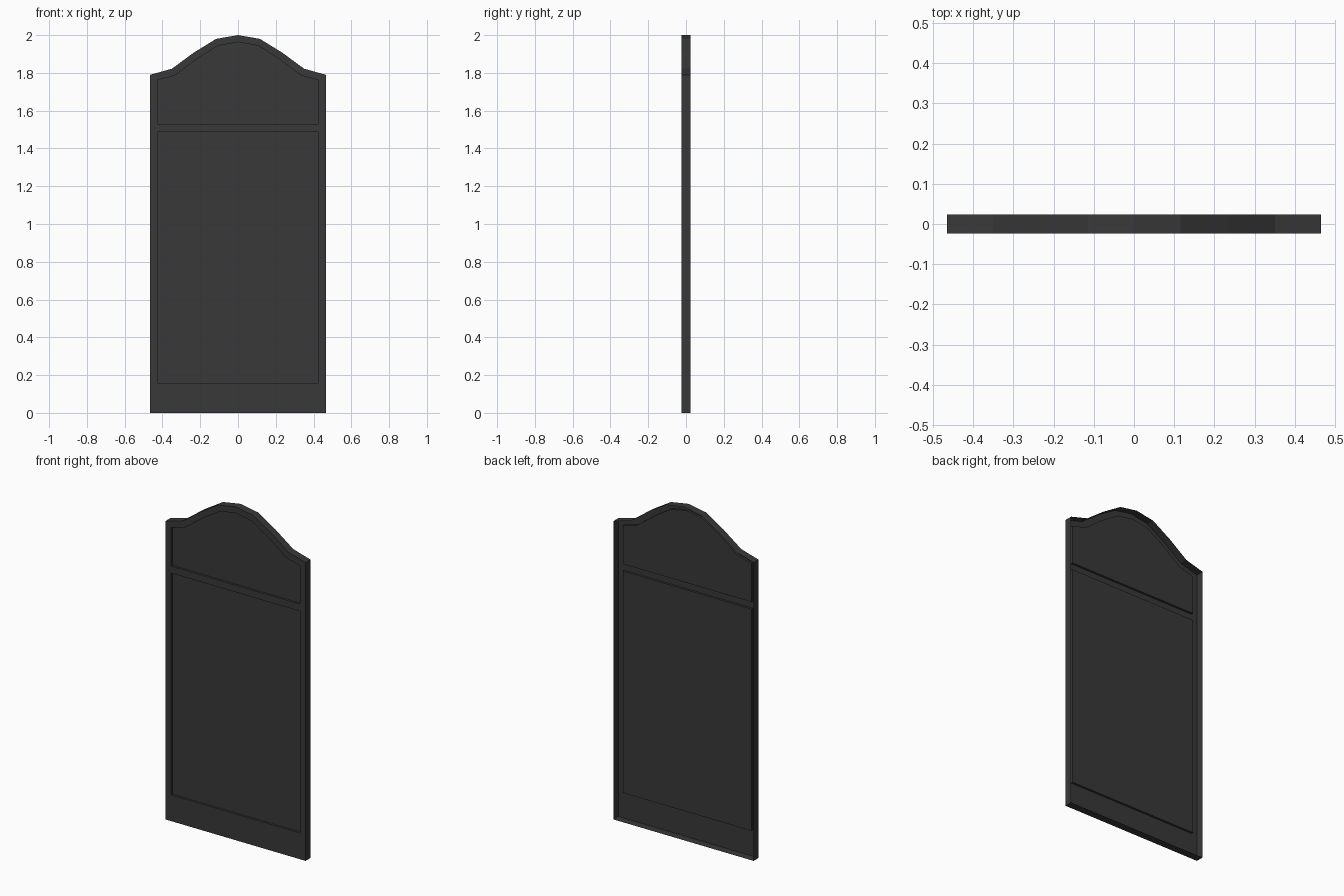
import bpy, bmesh

if "Cube" in bpy.data.objects:
    bpy.data.objects.remove(bpy.data.objects["Cube"])

FRONT, BACK, RECESS = -0.0235, 0.0235, -0.0105

mat = bpy.data.materials.new("dark_grey")
mat.diffuse_color = (0.04, 0.04, 0.04, 1)
mat.use_nodes = True
mat.node_tree.nodes["Principled BSDF"].inputs["Base Color"].default_value = mat.diffuse_color


def mirrored(half):
    """Closed loop from its right half, listed bottom to top centre."""
    return half + [(-x, z) for x, z in reversed(half) if x > 0]


# Half profiles: arched outline and the two pressed panels
outline = mirrored([(0.465, 0), (0.465, 1.79), (0.35, 1.822),
                    (0.233, 1.908), (0.116, 1.98), (0, 2.0)])
upper = mirrored([(0.427, 1.53), (0.427, 1.761), (0.335, 1.786),
                  (0.215, 1.876), (0.107, 1.944), (0, 1.963)])
lower = mirrored([(0.427, 0.157), (0.427, 1.488)])


def ring(bm, pts, y):
    return [bm.verts.new((x, y, z)) for x, z in pts]


def walls(bm, a, b):
    n = len(a)
    for i in range(n):
        j = (i + 1) % n
        bm.faces.new((a[i], a[j], b[j], b[i]))


def finish(bm, name):
    bmesh.ops.recalc_face_normals(bm, faces=bm.faces[:])
    bm.normal_update()
    # The visible sheet must face the front
    if sum(f.normal.y * f.calc_area() for f in bm.faces) > 0:
        bmesh.ops.reverse_faces(bm, faces=bm.faces[:])
    me = bpy.data.meshes.new(name)
    bm.to_mesh(me)
    bm.free()
    me.materials.append(mat)
    bpy.context.collection.objects.link(bpy.data.objects.new(name, me))


# Frame: front sheet with two openings and a rim, open at the back
bm = bmesh.new()
rings = [ring(bm, p, FRONT) for p in (outline, upper, lower)]
edges = [bm.edges.new((r[i], r[i - 1])) for r in rings for i in range(len(r))]
bmesh.ops.triangle_fill(bm, edges=edges, use_beauty=True, normal=(0, -1, 0))
walls(bm, rings[0], ring(bm, outline, BACK))
finish(bm, "door_frame")

# Panels: shallow trays pressed backwards from the front sheet
for name, pts in (("upper_panel", upper), ("lower_panel", lower)):
    bm = bmesh.new()
    deep = ring(bm, pts, RECESS)
    walls(bm, ring(bm, pts, FRONT), deep)
    bm.faces.new(deep)
    finish(bm, name)
